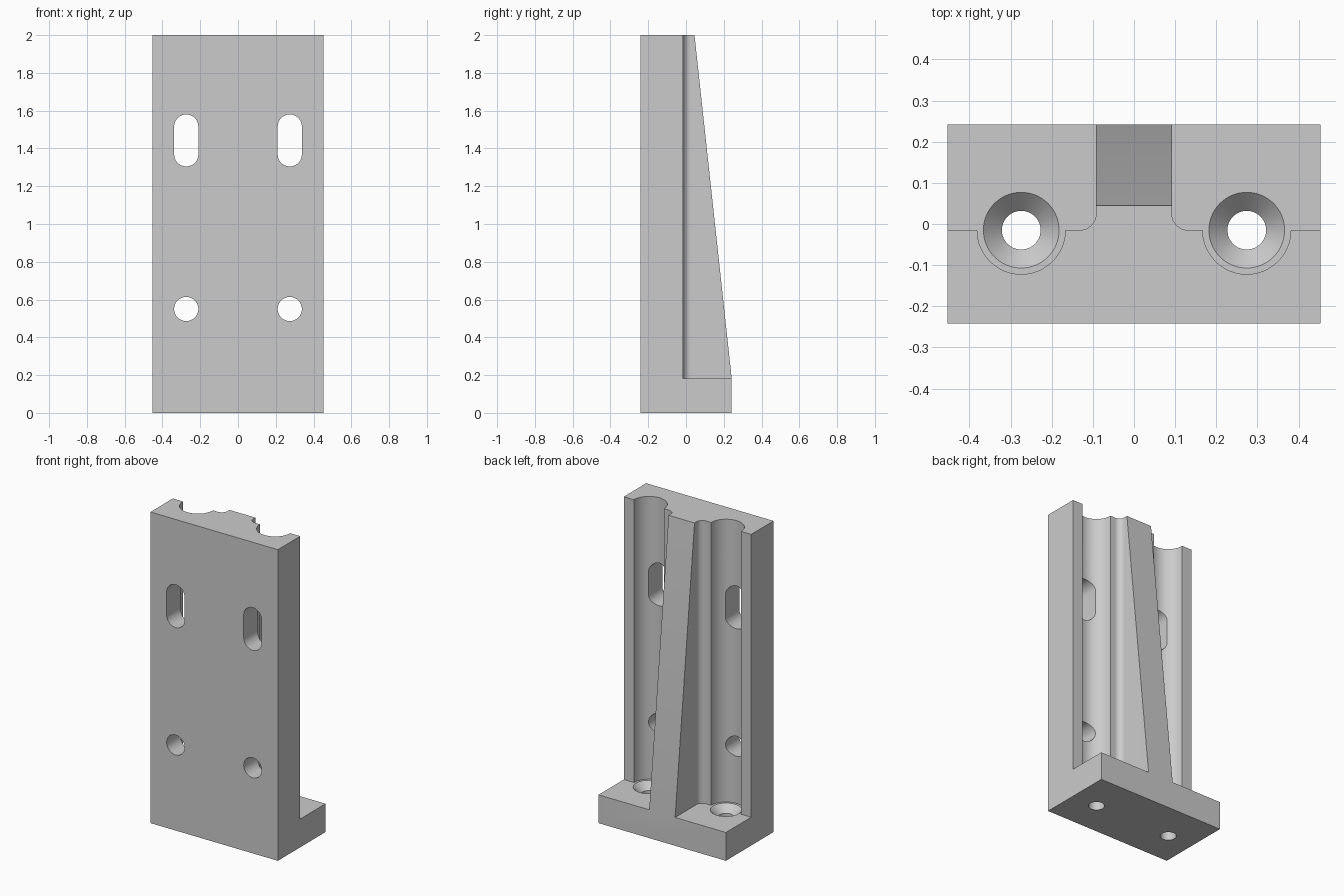
import bpy, bmesh
from math import pi, cos, sin
from mathutils import Vector

cube = bpy.data.objects.get("Cube")
if cube:
    bpy.data.objects.remove(cube, do_unlink=True)

# Main dimensions
HALF_W, HALF_D, HEIGHT = 0.453, 0.242, 2.0
FOOT_TOP = 0.182
FACE_Y = -0.015                    # rear face of the upright plate
RIB, FILLET = 0.092, 0.04          # rib half width and root fillet
HOLE_X, GROOVE_R = 0.274, 0.107

grey = bpy.data.materials.new("plain grey")
grey.use_nodes = True
grey.diffuse_color = (0.6, 0.6, 0.6, 1)
grey.node_tree.nodes["Principled BSDF"].inputs["Base Color"].default_value = (0.6, 0.6, 0.6, 1)


def prism(name, outline, direction):
    """Extrude a closed outline of 3D points along a direction."""
    bm = bmesh.new()
    face = bm.faces.new([bm.verts.new(p) for p in outline])
    result = bmesh.ops.extrude_face_region(bm, geom=[face])
    moved = [v for v in result["geom"] if isinstance(v, bmesh.types.BMVert)]
    bmesh.ops.translate(bm, verts=moved, vec=Vector(direction))
    bmesh.ops.recalc_face_normals(bm, faces=bm.faces)
    mesh = bpy.data.meshes.new(name)
    bm.to_mesh(mesh)
    bm.free()
    mesh.materials.append(grey)
    obj = bpy.data.objects.new(name, mesh)
    bpy.context.collection.objects.link(obj)
    return obj


def arc(cx, cy, r, start, end, steps):
    return [(cx + r * cos(start + (end - start) * i / steps),
             cy + r * sin(start + (end - start) * i / steps)) for i in range(steps + 1)]


def cone_cutter(name, x, r_low, r_high, z_low, z_high):
    bm = bmesh.new()
    bmesh.ops.create_cone(bm, cap_ends=True, segments=64, radius1=r_low,
                          radius2=r_high, depth=z_high - z_low)
    bmesh.ops.translate(bm, verts=bm.verts, vec=(x, FACE_Y, (z_low + z_high) / 2))
    mesh = bpy.data.meshes.new(name)
    bm.to_mesh(mesh)
    bm.free()
    mesh.materials.append(grey)
    obj = bpy.data.objects.new(name, mesh)
    bpy.context.collection.objects.link(obj)
    return obj


# Bracket block with the sloping rib back, seen from the side
side = [(-HALF_D, 0), (HALF_D, 0), (HALF_D, FOOT_TOP), (0.045, HEIGHT), (-HALF_D, HEIGHT)]
bracket = prism("bracket", [(-HALF_W, y, z) for y, z in side], (2 * HALF_W, 0, 0))

cutters = []
for label, s in (("left", 1), ("right", -1)):
    # Pocket beside the rib: root fillet, then the round screwdriver groove
    outline = [(RIB, 0.4)]
    outline += arc(RIB + FILLET, FACE_Y + FILLET, FILLET, pi, 1.5 * pi, 12)
    outline += arc(HOLE_X, FACE_Y, GROOVE_R, pi, 2 * pi, 40)
    outline += [(0.6, FACE_Y), (0.6, 0.4)]
    cutters.append(prism(label + "_pocket_cutter",
                         [(s * x, y, FOOT_TOP) for x, y in outline], (0, 0, HEIGHT)))

    # Upper slot and lower round hole through the plate
    r = 0.064
    slot = arc(HOLE_X, 1.516, r, 0, pi, 24) + arc(HOLE_X, 1.369, r, pi, 2 * pi, 24)
    hole = arc(HOLE_X, 0.55, r, 0, 2 * pi, 48)[:-1]
    for part, shape in (("slot", slot), ("hole", hole)):
        cutters.append(prism(f"{label}_{part}_cutter",
                             [(s * x, -0.4, z) for x, z in shape], (0, 0.8, 0)))

    # Foot screw hole and its countersink
    cutters.append(cone_cutter(label + "_foot_hole_cutter", s * HOLE_X, 0.047, 0.047, -0.1, 0.3))
    cutters.append(cone_cutter(label + "_countersink_cutter", s * HOLE_X,
                               0.037, 0.102, FOOT_TOP - 0.055, FOOT_TOP + 0.01))

for cutter in cutters:
    mod = bracket.modifiers.new(cutter.name, "BOOLEAN")
    mod.operation, mod.solver, mod.object = "DIFFERENCE", "EXACT", cutter

bpy.context.view_layer.objects.active = bracket
bracket.select_set(True)
for mod in list(bracket.modifiers):
    bpy.ops.object.modifier_apply(modifier=mod.name)
for cutter in cutters:
    bpy.data.objects.remove(cutter, do_unlink=True)
bpy.ops.object.shade_smooth_by_angle(angle=pi / 6)
